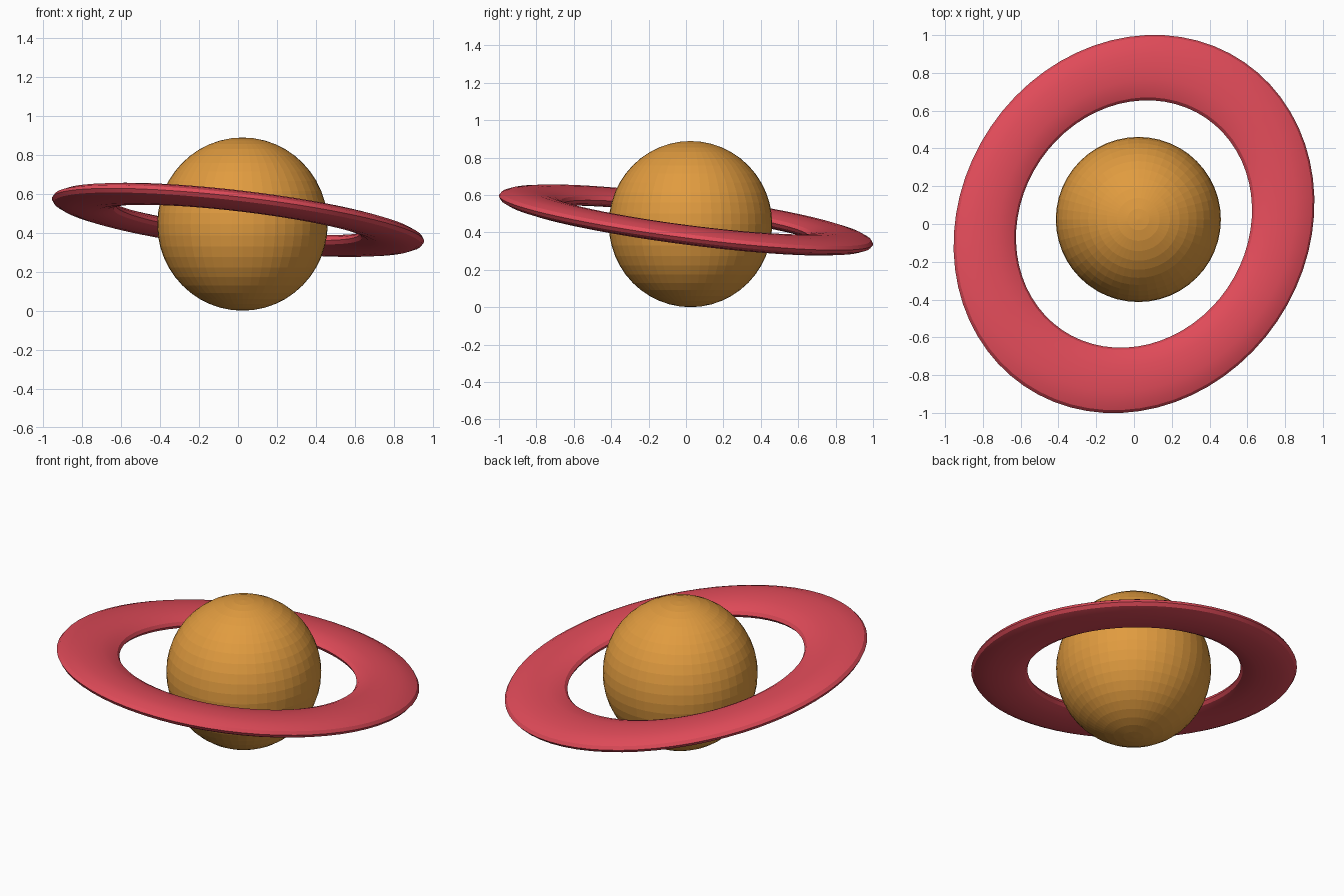
import bpy, math
from mathutils import Vector, Matrix

if "Cube" in bpy.data.objects:
    bpy.data.objects.remove(bpy.data.objects["Cube"])


def paint(obj, name, color):
    mat = bpy.data.materials.new(name)
    mat.diffuse_color = (*color, 1)
    mat.use_nodes = True
    mat.node_tree.nodes["Principled BSDF"].inputs["Base Color"].default_value = mat.diffuse_color
    obj.data.materials.append(mat)


# Faceted planet body, very slightly taller than wide
bpy.ops.mesh.primitive_uv_sphere_add(segments=48, ring_count=24, radius=1,
                                     location=(0.023, 0.024, 0.444))
planet = bpy.context.object
planet.name = "planet_body"
planet.scale = (0.437, 0.437, 0.444)
paint(planet, "planet_orange", (0.75, 0.33, 0.05))

# Flattened oval torus: spin the oval in its plane, then tilt it
bpy.ops.mesh.primitive_torus_add(major_segments=64, minor_segments=16,
                                 major_radius=0.827, minor_radius=0.173)
ring = bpy.context.object
ring.name = "planet_ring"
tilt = Vector((0, 0, 1)).rotation_difference(Vector((0.101, 0.119, 1)))
ring.data.transform(Matrix.Translation((0, 0, 0.466))
                    @ tilt.to_matrix().to_4x4()
                    @ Matrix.Rotation(math.radians(55.7), 4, 'Z')
                    @ Matrix.Diagonal((1.049, 0.917, 0.29, 1)))
bpy.ops.object.shade_smooth_by_angle(angle=math.radians(30))
paint(ring, "ring_red", (0.75, 0.07, 0.10))
